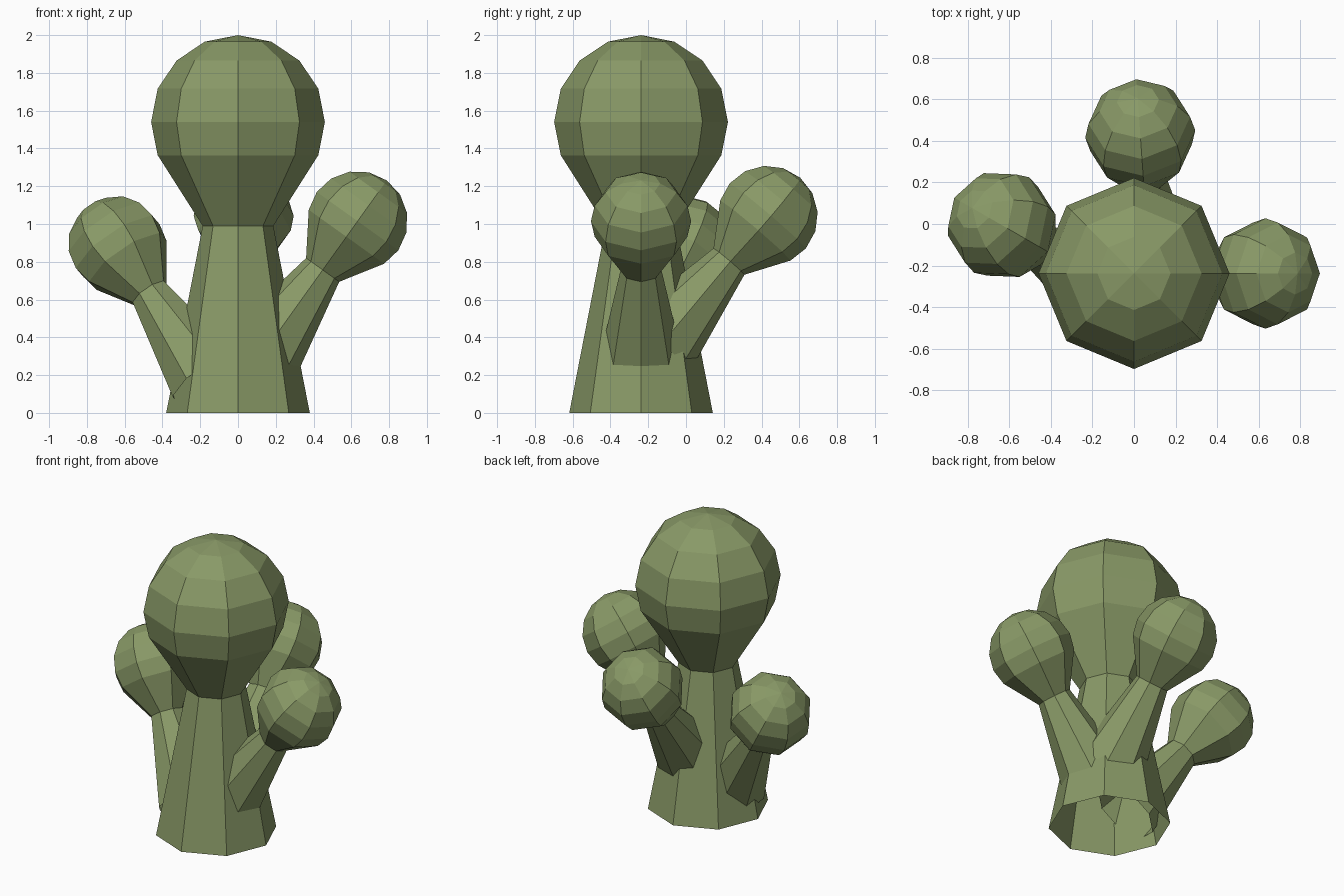
import bpy, bmesh, math
from mathutils import Matrix, Vector

if "Cube" in bpy.data.objects:
    bpy.data.objects.remove(bpy.data.objects["Cube"])

SIDES = 8
HEAD_Z, HEAD_R = 1.54, 0.46

green = bpy.data.materials.new("olive_green")
green.diffuse_color = (0.25, 0.32, 0.135, 1)
green.use_nodes = True
green.node_tree.nodes["Principled BSDF"].inputs["Base Color"].default_value = green.diffuse_color

# Shared profile: tapering stalk, neck, then a ball-shaped head (radius, height)
profile = [(0.38, 0.0), (0.187, 0.99)]
for i in range(-1, 4):
    a = math.radians(22.5 * i)
    profile.append((HEAD_R * math.cos(a), HEAD_Z + HEAD_R * math.sin(a)))


def stalk(name, head, azimuth=0, tilt=0, scale=1.0):
    """Eight-sided stalk, open underneath, leaning so its head centre sits at 'head'."""
    bm = bmesh.new()
    rings = []
    for r, z in profile:
        rings.append([bm.verts.new((r * math.cos(2 * math.pi * k / SIDES),
                                    r * math.sin(2 * math.pi * k / SIDES), z))
                      for k in range(SIDES)])
    tip = bm.verts.new((0, 0, HEAD_Z + HEAD_R))
    for k in range(SIDES):
        n = (k + 1) % SIDES
        for lo, hi in zip(rings, rings[1:]):
            bm.faces.new((lo[k], lo[n], hi[n], hi[k]))
        bm.faces.new((rings[-1][k], rings[-1][n], tip))
    place = (Matrix.Translation(Vector(head))
             @ Matrix.Rotation(math.radians(azimuth), 4, 'Z')
             @ Matrix.Rotation(math.radians(tilt), 4, 'Y')
             @ Matrix.Scale(scale, 4)
             @ Matrix.Translation((0, 0, -HEAD_Z)))
    bm.transform(place)
    mesh = bpy.data.meshes.new(name)
    bm.to_mesh(mesh)
    bm.free()
    mesh.materials.append(green)
    obj = bpy.data.objects.new(name, mesh)
    bpy.context.collection.objects.link(obj)
    return obj


# Main trunk with its big round head
stalk("main_trunk", (0, -0.238, HEAD_Z))

# Three smaller branches leaning out of the trunk
stalk("right_branch", (0.633, -0.238, 1.015), 0, 35.6, 0.577)
stalk("back_branch", (0.03, 0.433, 1.043), 94, 40.5, 0.577)
stalk("left_branch", (-0.637, -0.005, 0.883), 150, 38, 0.577)
